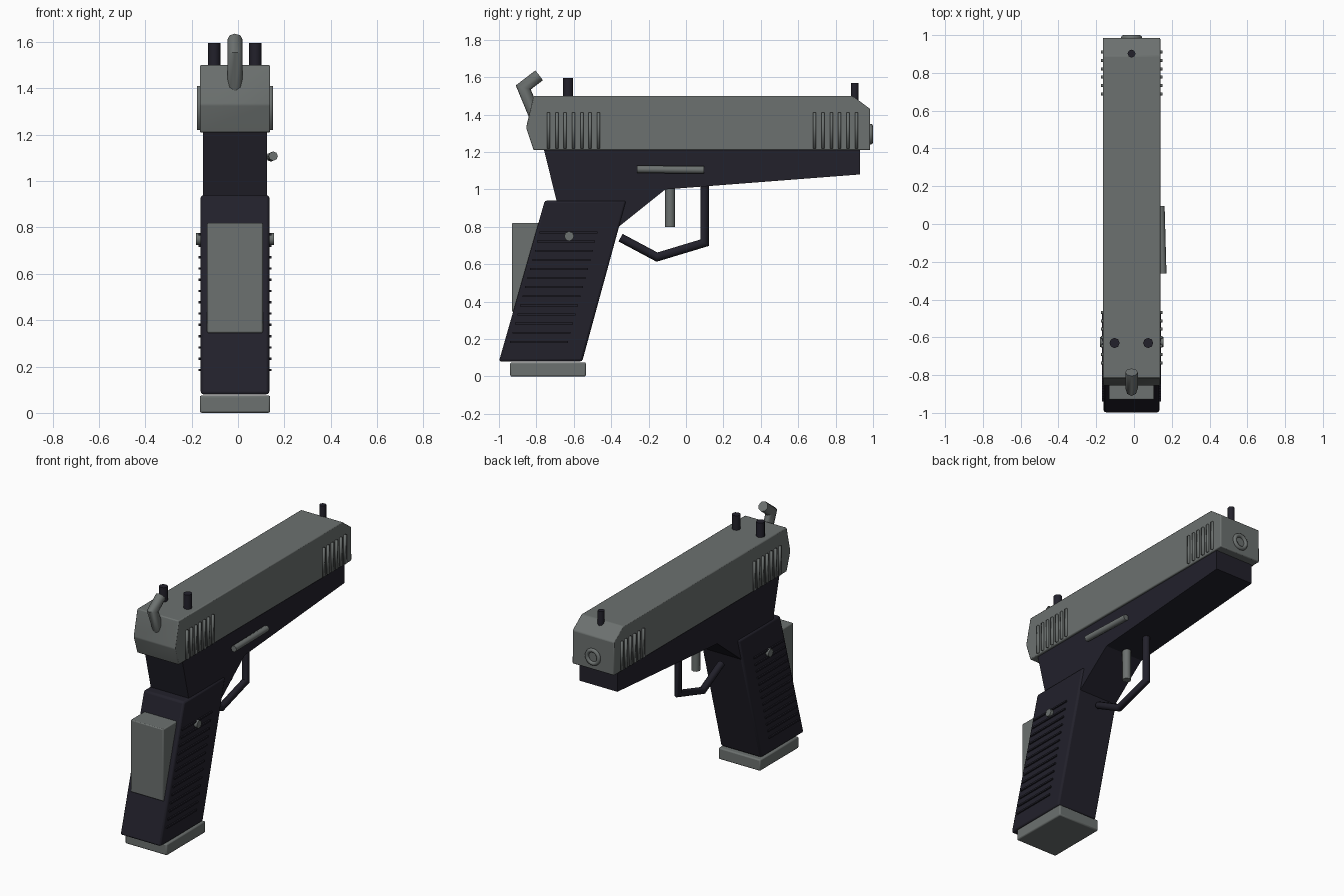
import bpy, bmesh, math
from mathutils import Vector

cube = bpy.data.objects.get("Cube")
if cube:
    bpy.data.objects.remove(cube, do_unlink=True)

CX = -0.013  # middle plane of the body


def material(name, rgb):
    m = bpy.data.materials.new(name)
    m.use_nodes = True
    m.diffuse_color = (*rgb, 1)
    m.node_tree.nodes["Principled BSDF"].inputs["Base Color"].default_value = (*rgb, 1)
    return m


steel = material("grey steel", (0.15, 0.165, 0.16))
polymer = material("dark polymer", (0.016, 0.015, 0.024))


def finish(name, bm, mat, bevel=0, smooth=None):
    bmesh.ops.recalc_face_normals(bm, faces=bm.faces)
    mesh = bpy.data.meshes.new(name)
    bm.to_mesh(mesh)
    bm.free()
    mesh.materials.append(mat)
    ob = bpy.data.objects.new(name, mesh)
    bpy.context.collection.objects.link(ob)
    if bevel:
        mod = ob.modifiers.new("soft edges", "BEVEL")
        mod.width, mod.segments = bevel, 2
    if smooth:
        bpy.ops.object.select_all(action="DESELECT")
        ob.select_set(True)
        bpy.context.view_layer.objects.active = ob
        bpy.ops.object.shade_smooth_by_angle(angle=math.radians(smooth))
    return ob


def side_profile(name, points, half, mat, **kw):
    """Extrude a (y, z) outline across the body."""
    bm = bmesh.new()
    face = bm.faces.new([bm.verts.new((CX - half, y, z)) for y, z in points])
    ext = bmesh.ops.extrude_face_region(bm, geom=[face])
    moved = [v for v in ext["geom"] if isinstance(v, bmesh.types.BMVert)]
    bmesh.ops.translate(bm, verts=moved, vec=(2 * half, 0, 0))
    return finish(name, bm, mat, **kw)


def box(name, lo, hi, mat, **kw):
    bm = bmesh.new()
    bmesh.ops.create_cube(bm, size=1)
    for v in bm.verts:
        v.co = [l + (c + 0.5) * (h - l) for l, h, c in zip(lo, hi, v.co)]
    return finish(name, bm, mat, **kw)


def tube(name, path, radius, mat, sides=8):
    """Sweep a mitred round section along a path."""
    pts = [Vector(p) for p in path]
    dirs = [(b - a).normalized() for a, b in zip(pts, pts[1:])]
    bm, rings = bmesh.new(), []
    side = Vector((1, 0, 0)) if abs(dirs[0].x) < 0.9 else Vector((0, 0, 1))
    for i, p in enumerate(pts):
        a, b = dirs[max(i - 1, 0)], dirs[min(i, len(dirs) - 1)]
        t = (a + b).normalized()
        u = (side - t * side.dot(t)).normalized()
        w = t.cross(u) / max(a.dot(t), 0.5)
        angles = [2 * math.pi * k / sides for k in range(sides)]
        rings.append([bm.verts.new(p + radius * (u * math.cos(q) + w * math.sin(q)))
                      for q in angles])
    for r, s in zip(rings, rings[1:]):
        for k in range(sides):
            n = (k + 1) % sides
            bm.faces.new((r[k], r[n], s[n], s[k]))
    bm.faces.new(rings[0])
    bm.faces.new(rings[-1])
    return finish(name, bm, mat, smooth=60)


# Slide, frame and grip
side_profile("slide", [(-0.815, 1.21), (-0.855, 1.33), (-0.815, 1.5), (0.89, 1.5),
                       (0.985, 1.43), (0.985, 1.21)], 0.152, steel, bevel=0.006, smooth=35)
side_profile("frame", [(-0.76, 1.215), (-0.69, 0.93), (-0.6, 0.72), (-0.36, 0.8),
                       (-0.11, 1.0), (0.93, 1.08), (0.93, 1.215)], 0.138, polymer)
side_profile("grip", [(-0.755, 0.94), (-0.32, 0.94), (-0.555, 0.08), (-1.0, 0.08)],
             0.148, polymer, bevel=0.012, smooth=35)
box("backstrap", (CX - 0.12, -0.93, 0.345), (CX + 0.12, -0.62, 0.82), steel, bevel=0.006, smooth=35)
box("magazine_base", (CX - 0.152, -0.94, 0), (CX + 0.152, -0.535, 0.075), steel,
    bevel=0.008, smooth=35)

# Ribs on both sides
for sign, label in ((1, "left"), (-1, "right")):
    x0, x1 = sorted((CX + sign * 0.14, CX + sign * 0.157))
    for i in range(13):
        z = 0.185 + i * 0.0487
        y = -0.94 + (z - 0.185) * 0.27
        box(f"grip_rib_{label}_{i + 1}", (x0, y, z - 0.005), (x1, y + 0.31, z + 0.005), polymer)
    x0, x1 = sorted((CX + sign * 0.145, CX + sign * 0.163))
    for group, start, count in (("rear", -0.735, 7), ("front", 0.688, 6)):
        for i in range(count):
            y = start + i * 0.0445
            box(f"{group}_serration_{label}_{i + 1}", (x0, y - 0.008, 1.22), (x1, y + 0.008, 1.41),
                steel, smooth=180)

# Sights
for name, x, y, top, r in (("rear_sight_right", -0.103, -0.63, 1.595, 0.027),
                           ("rear_sight_left", 0.075, -0.63, 1.595, 0.027),
                           ("front_sight", CX, 0.902, 1.57, 0.021)):
    tube(name, [(x, y, 1.45), (x, y, top)], r, polymer)

# Hammer, controls and trigger group
tube("hammer", [(CX, -0.81, 1.4), (CX, -0.87, 1.545), (CX, -0.785, 1.61)], 0.033, steel)
tube("slide_lever", [(0.152, -0.262, 1.108), (0.142, 0.095, 1.104)], 0.02, steel)
tube("grip_pin", [(CX - 0.168, -0.625, 0.75), (CX + 0.168, -0.625, 0.75)], 0.026, steel)
tube("trigger", [(CX, -0.085, 0.8), (CX, -0.085, 1.04)], 0.027, steel)
tube("trigger_guard", [(CX, 0.1, 1.05), (CX, 0.1, 0.715), (CX, -0.155, 0.638),
                       (CX, -0.35, 0.742)], 0.023, polymer)

# Muzzle ring
bm = bmesh.new()
circle = bmesh.ops.create_circle(bm, segments=8, radius=0.013)["verts"]
bmesh.ops.translate(bm, verts=circle, vec=(0.043, 0, 0))
for v in bm.verts:
    v.co = (CX + v.co.x, 0.987 + v.co.y, 1.295)
bmesh.ops.spin(bm, geom=bm.edges[:], cent=(CX, 0, 1.295), axis=(0, 1, 0),
               angle=2 * math.pi, steps=24, use_merge=True)
bmesh.ops.remove_doubles(bm, verts=bm.verts[:], dist=0.0005)
finish("muzzle_ring", bm, steel, smooth=60)
